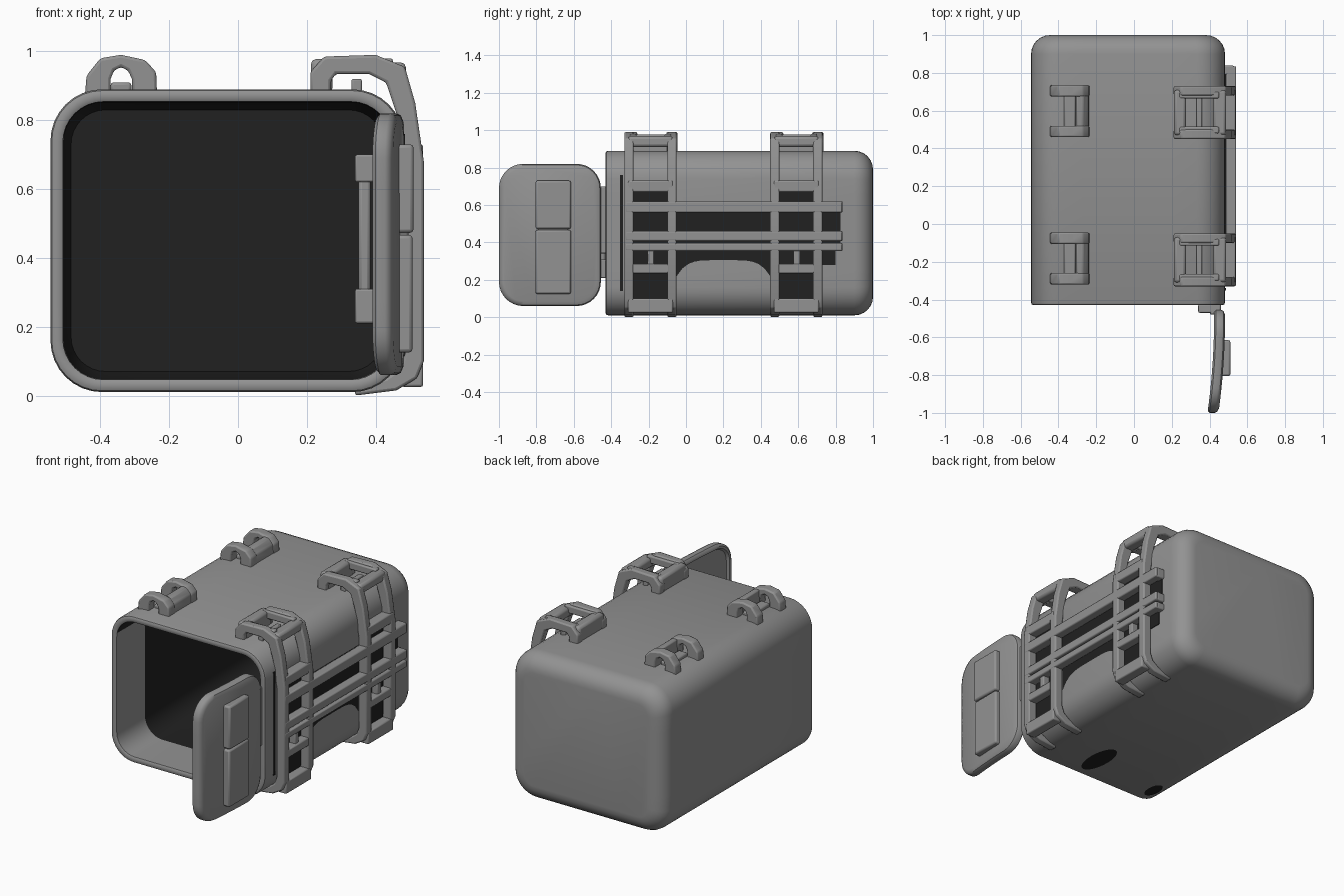
import bpy, bmesh, math
from mathutils import Vector

if "Cube" in bpy.data.objects:
    bpy.data.objects.remove(bpy.data.objects["Cube"])


def material(name, c):
    m = bpy.data.materials.new(name)
    m.diffuse_color = (c, c, c, 1)
    m.use_nodes = True
    m.node_tree.nodes["Principled BSDF"].inputs["Base Color"].default_value = m.diffuse_color
    return m


GREY = material("mid grey", 0.29)
DARK = material("near black", 0.015)


def finish(name, bm, mat=GREY, bevel=0.0):
    bmesh.ops.recalc_face_normals(bm, faces=bm.faces)
    me = bpy.data.meshes.new(name)
    bm.to_mesh(me)
    bm.free()
    ob = bpy.data.objects.new(name, me)
    bpy.context.collection.objects.link(ob)
    me.materials.append(mat)
    if bevel:
        b = ob.modifiers.new("soft edges", 'BEVEL')
        b.width, b.segments, b.limit_method = bevel, 2, 'ANGLE'
    bpy.ops.object.select_all(action='DESELECT')
    bpy.context.view_layer.objects.active = ob
    ob.select_set(True)
    bpy.ops.object.shade_smooth_by_angle(angle=math.radians(40))
    return ob


def rounded(u0, u1, v0, v1, r, n=8, side=6):
    """Rounded rectangle with subdivided straight sides."""
    pts = []
    for k, (u, v) in enumerate([(u1 - r, v1 - r), (u0 + r, v1 - r),
                                (u0 + r, v0 + r), (u1 - r, v0 + r)]):
        for i in range(n + 1):
            a = math.pi / 2 * (k + i / n)
            pts.append(Vector((u + r * math.cos(a), v + r * math.sin(a))))
    out = []
    for i, p in enumerate(pts):
        out.append(p)
        if i % (n + 1) == n:
            q = pts[(i + 1) % len(pts)]
            out += [p.lerp(q, j / side) for j in range(1, side)]
    return out


def loft(rings, place):
    """Skin between rings (depth, rounded-rectangle args), capped at both ends."""
    bm = bmesh.new()
    loops = [[bm.verts.new(place(d, p.x, p.y)) for p in rounded(*a)] for d, a in rings]
    for A, B in zip(loops, loops[1:]):
        for i in range(len(A)):
            j = (i + 1) % len(A)
            bm.faces.new((A[i], A[j], B[j], B[i]))
    bm.faces.new(loops[0])
    bm.faces.new(loops[-1])
    return bm


def box(name, x0, x1, y0, y1, z0, z1, mat=GREY, bevel=0.007):
    bm = bmesh.new()
    bmesh.ops.create_cube(bm, size=1)
    for v in bm.verts:
        v.co = (x0 + (v.co.x + .5) * (x1 - x0), y0 + (v.co.y + .5) * (y1 - y0),
                z0 + (v.co.z + .5) * (z1 - z0))
    return finish(name, bm, mat, bevel)


def prism(name, pts, y0, y1, mat=GREY, bevel=0.008):
    """XZ outline extruded along y."""
    bm = bmesh.new()
    a = [bm.verts.new((x, y0, z)) for x, z in pts]
    b = [bm.verts.new((x, y1, z)) for x, z in pts]
    bm.faces.new(a)
    bm.faces.new(b[::-1])
    for i in range(len(pts)):
        j = (i + 1) % len(pts)
        bm.faces.new((a[i], b[i], b[j], a[j]))
    return finish(name, bm, mat, bevel)


# Hollow body: outer shell with rounded back, front lip, deep interior
def body_ring(y, inset, r):
    return (y, (-.545 + inset, .482 - inset, .01 + inset, .89 - inset, r))


rings = []
for i in range(7):
    a = math.pi / 2 * i / 6
    inset = .1 * (1 - math.sin(a))
    rings.append(body_ring(.9 + .1 * math.cos(a), inset, .15 - inset * .8))
rings += [body_ring(-.415, 0, .15), body_ring(-.426, .004, .146), body_ring(-.43, .012, .138),
          body_ring(-.43, .028, .125), body_ring(-.425, .036, .118), body_ring(-.16, .038, .116),
          body_ring(.85, .04, .114), body_ring(.94, .06, .1)]
bm = loft(rings, lambda d, u, v: (u, d, v))
bm.faces.index_update()
n_ring = len(rounded(0, 1, 0, 1, .1))
for f in bm.faces:
    c = f.calc_center_median()
    inside = f.index >= 11 * n_ring and f.index != (len(rings) - 1) * n_ring
    if inside and (c.y > -.16 or c.z > .76):
        f.material_index = 1
body = finish("body_shell", bm)
body.data.materials.append(DARK)

# Dark oval patches under the body
for x, y, rx, ry in ((.06, -.235, .06, .14), (-.4, -.305, .035, .07)):
    bm = bmesh.new()
    bmesh.ops.create_circle(bm, cap_ends=True, segments=24, radius=1)
    for v in bm.verts:
        v.co = (x + rx * v.co.x, y + ry * v.co.y, .008)
    for f in bm.faces:
        f.normal_flip()
    finish("underside_patch", bm, DARK)


# Open door: dished inside, gently curved
def door_place(d, u, v):
    t = max(0, (-u - .5) / .5)
    return (d - .035 * t * t, u, v)


def door_ring(x, i):
    return (x, (-1 + i, -.455 - i, .06 + i, .82 - i, .13 - i))


bm = loft([door_ring(.44, .05), door_ring(.438, .035), door_ring(.424, .025), door_ring(.424, .012),
           door_ring(.434, 0), door_ring(.462, 0), door_ring(.474, .006), door_ring(.482, .025)],
          door_place)
finish("door", bm)

# Latch panel on the door, in two leaves
for z0, z1, x1 in ((.125, .467, .507), (.473, .73, .51)):
    box("door_latch_leaf", .45, x1, -.805, -.615, z0, z1, bevel=.01)
box("door_latch_base", .45, .495, -.79, -.63, .13, .72)

# Door hinge
for z0, z1 in ((.21, .31), (.62, .70)):
    box("hinge_knuckle", .34, .44, -.47, -.425, z0, z1, bevel=.006)
box("hinge_rod", .35, .385, -.46, -.43, .3, .63, bevel=.01)
box("hinge_leaf", .40, .46, -.48, -.42, .34, .70, bevel=.01)
box("door_seam", .46, .486, -.352, -.338, .14, .76, DARK, 0)

# Ladder straps wrapped over the right side
outer = [(.21, .88), (.21, .94), (.25, .985), (.40, .99), (.485, .955), (.515, .85),
         (.54, .68), (.54, .10), (.52, .05), (.46, .015), (.34, .0)]
inner = [(.27, .88), (.27, .915), (.285, .935), (.38, .935), (.43, .91), (.46, .82),
         (.485, .66), (.485, .12), (.47, .08), (.43, .05), (.34, .03)]
for y in (-.33, .45):
    for s in (0, .23):
        prism("strap_side", outer + inner[::-1], y + s, y + s + .05)
    a, b = y + .02, y + .26
    box("strap_top_inner_bar", .212, .275, a, b, .88, .978, bevel=.015)
    box("strap_top_outer_bar", .42, .488, a, b, .91, .968, bevel=.015)
    for s in (.03, .215):
        box("strap_top_edge", .24, .45, y + s, y + s + .035, .935, .98)
    for z0, z1 in ((.67, .73), (.235, .285), (.025, .1)):
        box("strap_rung", .475, .538, a, b, z0, z1)
    box("strap_divider", .48, .525, y + .125, y + .16, .26, .37, bevel=.005)
    box("strap_hook", .33, .36, y + .05, y + .23, .87, .92, bevel=.005)
    box("strap_dark_backing", .44, .487, y + .04, y + .24, .10, .67, DARK, 0)

# Long side rails with ends turned in to the body
for z0, z1 in ((.56, .62), (.408, .46), (.355, .396)):
    box("side_rail", .488, .541, -.325, .835, z0, z1)
    box("rail_end", .45, .53, .79, .838, z0, z1)

# Dark recess behind the rails, with an arched lower edge between the straps
box("side_recess", .45, .486, -.31, .825, .355, .615, DARK, 0)
box("rear_recess_lower", .45, .486, .72, .80, .28, .36, DARK, 0)
bm = bmesh.new()
low = [(.45 - .5 * i / 16, .305 - .085 * abs(i / 8 - 1) ** 5) for i in range(17)]
bm.faces.new([bm.verts.new((.486, y, z)) for y, z in [(-.05, .37), (.45, .37)] + low])
finish("arched_recess", bm, DARK)

# Clips on the top left: two arches joined by a bar, open to the left
arch_out = [(-.445, .87), (-.44, .93), (-.40, .98), (-.34, .99), (-.27, .975), (-.238, .94), (-.235, .87)]
arch_in = [(-.37, .87), (-.37, .92), (-.36, .945), (-.34, .955), (-.32, .945), (-.308, .92), (-.308, .87)]
for y in (-.32, .46):
    for s in (0, .215):
        prism("clip_arch", arch_out + arch_in[::-1], y + s, y + s + .06)
    prism("clip_bar", [(-.305, .88), (-.305, .975), (-.27, .972), (-.242, .94), (-.238, .88)],
          y + .03, y + .245)
    box("clip_pin", -.37, -.31, y + .05, y + .225, .88, .91, bevel=.008)
